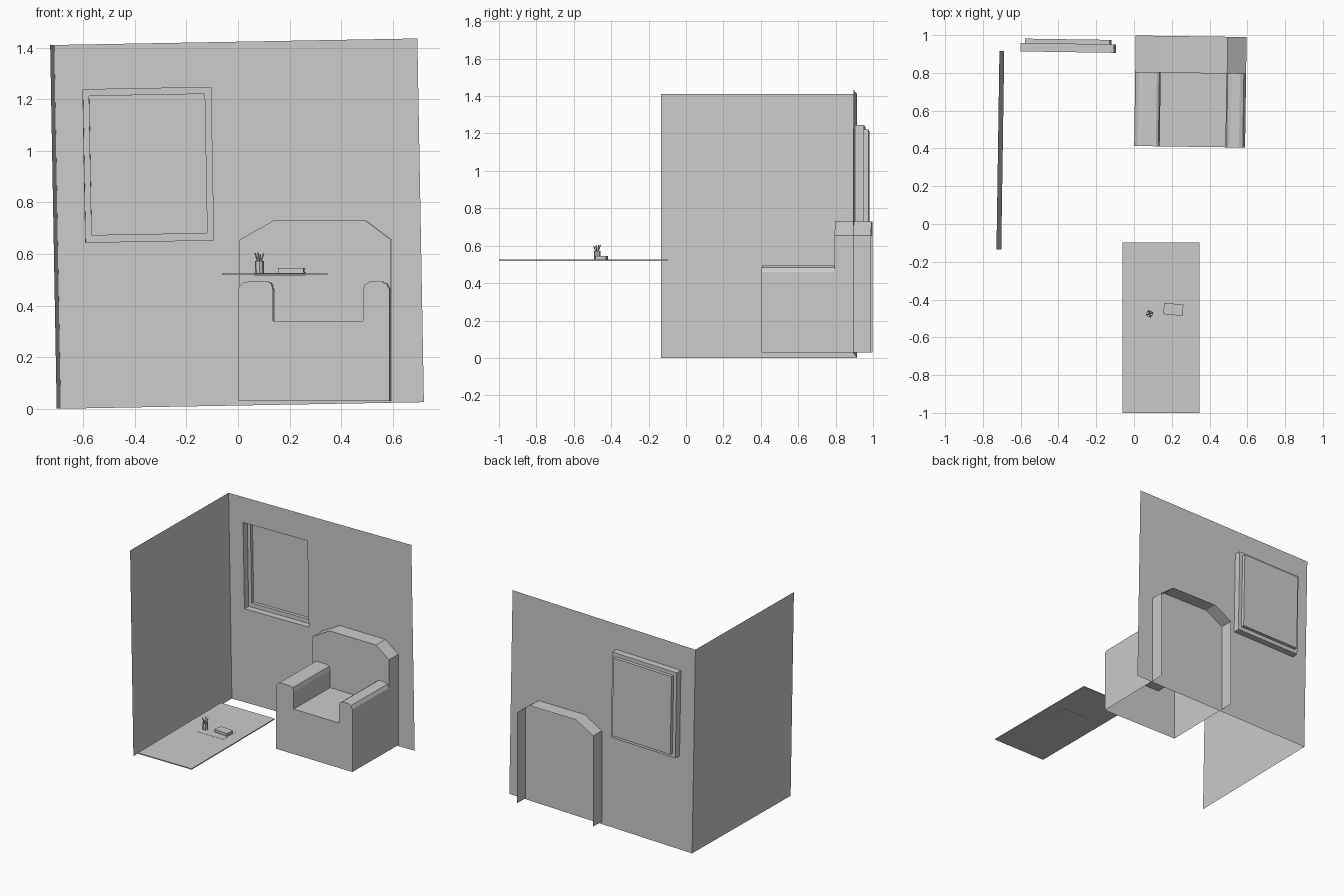
import bpy, bmesh, math
from mathutils import Matrix, Vector

if "Cube" in bpy.data.objects:
    bpy.data.objects.remove(bpy.data.objects["Cube"])


def mesh_object(name, faces, matrix=None):
    """Build a welded mesh from a list of polygons given as point lists."""
    bm = bmesh.new()
    for pts in faces:
        bm.faces.new([bm.verts.new(p) for p in pts])
    bmesh.ops.remove_doubles(bm, verts=bm.verts, dist=0.0001)
    me = bpy.data.meshes.new(name)
    bm.to_mesh(me)
    bm.free()
    ob = bpy.data.objects.new(name, me)
    bpy.context.collection.objects.link(ob)
    if matrix:
        ob.matrix_world = matrix
    return ob


def box(name, lo, hi, matrix=None):
    bm = bmesh.new()
    bmesh.ops.create_cube(bm, size=1)
    for v in bm.verts:
        v.co = [lo[i] if v.co[i] < 0 else hi[i] for i in range(3)]
    me = bpy.data.meshes.new(name)
    bm.to_mesh(me)
    bm.free()
    ob = bpy.data.objects.new(name, me)
    bpy.context.collection.objects.link(ob)
    if matrix:
        ob.matrix_world = matrix
    return ob


def strip(profile, y0, y1):
    """Quads of an x-z profile swept along y."""
    return [[(a[0], y0, a[1]), (b[0], y0, b[1]), (b[0], y1, b[1]), (a[0], y1, a[1])]
            for a, b in zip(profile, profile[1:])]


def rect(x0, z0, x1, z1, y):
    return [(x0, y, z0), (x1, y, z0), (x1, y, z1), (x0, y, z1)]


def ring(outer, inner):
    """Quads joining two rectangular loops."""
    return [[outer[i], outer[(i + 1) % 4], inner[(i + 1) % 4], inner[i]] for i in range(4)]


# room walls, slightly turned, with the local origin at the lower back corner
room = (Matrix.Translation((-0.687, 0.915, 0)) @ Matrix.Rotation(-0.015, 4, 'Z')
        @ Matrix.Rotation(-0.018, 4, 'Y'))
W, H, D = 1.408, 1.41, 1.05
mesh_object("left_wall", [[(0, 0, 0), (0, 0, H), (0, -D, H), (0, -D, 0)]], room)

# back wall with a stepped window recess pushed through it
opening = (0.108, 0.643, 0.604, 1.235)
glass = (0.131, 0.671, 0.579, 1.21)
loops = [rect(0, 0, W, H, 0), rect(*opening, 0), rect(*opening, 0.045),
         rect(*glass, 0.045), rect(*glass, 0.068)]
faces = []
for a, b in zip(loops, loops[1:]):
    faces += ring(a, b)
mesh_object("back_wall", faces, room)
mesh_object("window_pane", [loops[-1]], room)

# armchair: open shell at the back and underneath
chair = Matrix.Translation((0.001, 0.413, 0)) @ Matrix.Rotation(-0.014, 4, 'Z')
arms = [(0, 0.46), (0.005, 0.475), (0.02, 0.488), (0.04, 0.493), (0.115, 0.493),
        (0.128, 0.485), (0.135, 0.46), (0.135, 0.34), (0.483, 0.34), (0.483, 0.46),
        (0.49, 0.48), (0.51, 0.493), (0.555, 0.493), (0.575, 0.484), (0.587, 0.46)]
outline = [(0, 0.03)] + arms + [(0.587, 0.03)]
back = [(0, 0.03), (0, 0.655), (0.132, 0.73), (0.487, 0.73), (0.587, 0.655), (0.587, 0.03)]
faces = strip(outline, 0, 0.39) + strip(back, 0.39, 0.585)
faces.append([(x, 0, z) for x, z in reversed(outline)])
faces.append([(x, 0.39, z) for x, z in arms + back[4:0:-1]])
mesh_object("armchair", faces, chair)

# table top and the mat lying on it
box("table_top", (-0.062, -1.0, 0.518), (0.347, -0.097, 0.525))
box("table_mat", (0.06, -0.533, 0.517), (0.262, -0.397, 0.526))

# book: two covers, spine and pages
book = Matrix.Translation((0.208, -0.452, 0.526)) @ Matrix.Rotation(-0.1, 4, 'Z')
for name, z in (("book_cover_bottom", 0), ("book_cover_top", 0.017)):
    box(name, (-0.051, -0.03, z), (0.051, 0.03, z + 0.003), book)
box("book_spine", (-0.051, -0.03, 0.003), (-0.048, 0.03, 0.017), book)
box("book_pages", (-0.048, -0.028, 0.003), (0.048, 0.028, 0.017), book)

# pencil cup: hollow, eight sided
cup = Vector((0.083, -0.475, 0.526))
levels = [(0.017, 0), (0.018, 0.046), (0.015, 0.046), (0.014, 0.004)]
rings = [[cup + Vector((r * math.cos(i * math.pi / 4), r * math.sin(i * math.pi / 4), z))
          for i in range(8)] for r, z in levels]
faces = [rings[0][::-1], rings[-1]]
for a, b in zip(rings, rings[1:]):
    faces += [[a[i], a[(i + 1) % 8], b[(i + 1) % 8], b[i]] for i in range(8)]
mesh_object("pencil_cup", faces)

# pencils leaning in the cup
for i, (ang, height) in enumerate([(0.4, 0.076), (1.9, 0.079), (3.5, 0.077), (4.9, 0.072)]):
    out = Vector((math.cos(ang), math.sin(ang), 0))
    a, b = cup - out * 0.006 + Vector((0, 0, 0.005)), cup + out * 0.018 + Vector((0, 0, height))
    bpy.ops.mesh.primitive_cylinder_add(vertices=6, radius=0.003, depth=(b - a).length,
                                        location=(a + b) / 2,
                                        rotation=(b - a).to_track_quat('Z', 'Y').to_euler())
    bpy.context.object.name = f"pencil_{i + 1}"
